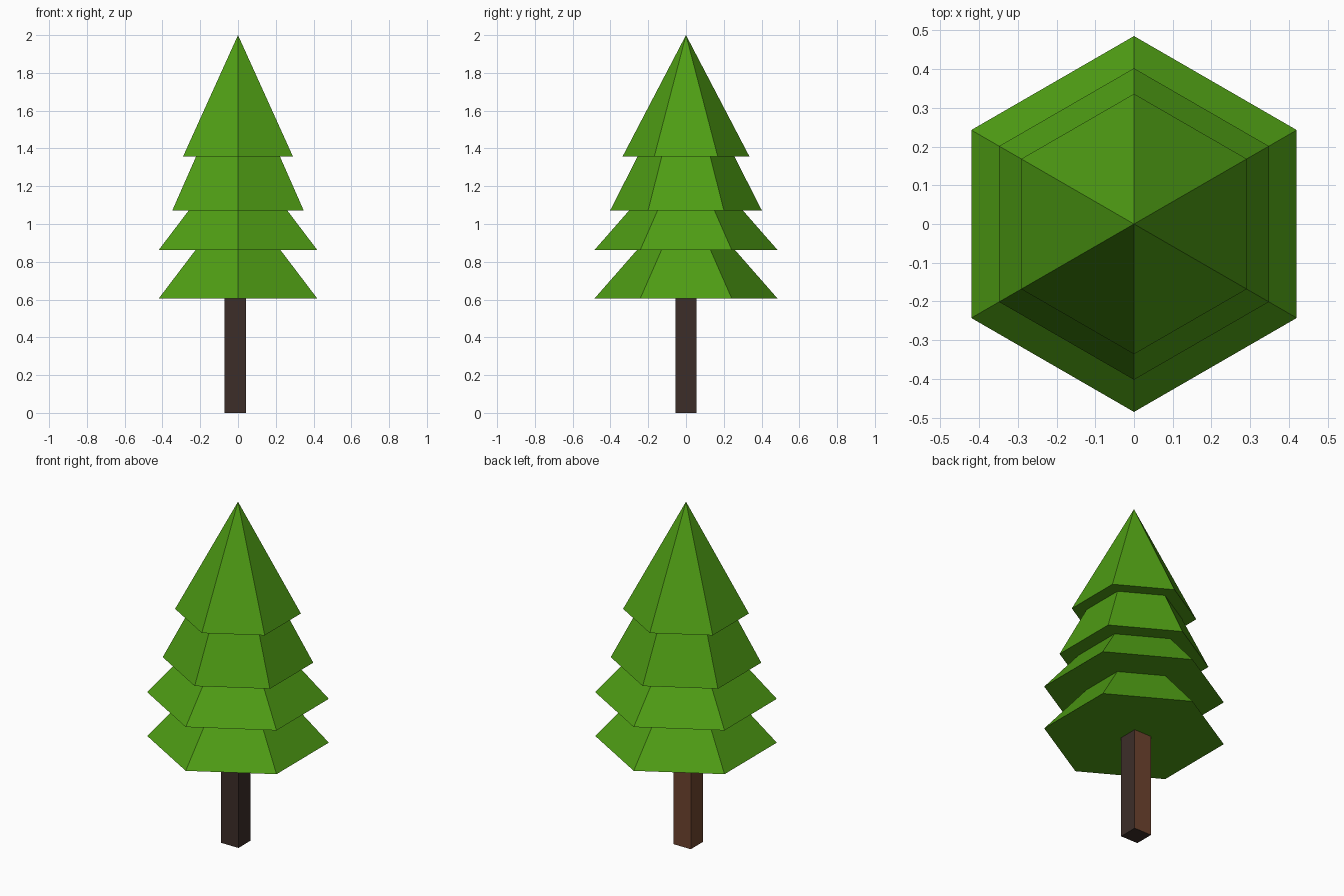
import bpy

if "Cube" in bpy.data.objects:
    bpy.data.objects.remove(bpy.data.objects["Cube"])


def material(name, rgb):
    mat = bpy.data.materials.new(name)
    mat.diffuse_color = (*rgb, 1)
    mat.use_nodes = True
    mat.node_tree.nodes["Principled BSDF"].inputs["Base Color"].default_value = mat.diffuse_color
    return mat


green = material("needles", (0.078, 0.34, 0.007))
dark_bark = material("dark_bark", (0.046, 0.027, 0.022))
brown_bark = material("brown_bark", (0.155, 0.058, 0.028))

# Foliage: stacked six-sided cones, corners on the y axis
# (name, base height, corner radius, cone height)
tiers = [
    ("foliage_bottom", 0.605, 0.485, 0.553),
    ("foliage_lower", 0.862, 0.485, 0.553),
    ("foliage_upper", 1.071, 0.402, 0.79),
    ("foliage_top", 1.357, 0.336, 0.643),
]
for name, base, radius, height in tiers:
    bpy.ops.mesh.primitive_cone_add(vertices=6, radius1=radius, radius2=0, depth=height,
                                    location=(0, 0, base + height / 2))
    cone = bpy.context.object
    cone.name = name
    cone.data.materials.append(green)

# Trunk: square post, slightly off centre, reaching the lowest tier
bpy.ops.mesh.primitive_cube_add(size=1, location=(-0.014, 0, 0.3025))
trunk = bpy.context.object
trunk.name = "trunk"
trunk.scale = (0.113, 0.113, 0.605)
trunk.data.materials.append(dark_bark)
trunk.data.materials.append(brown_bark)

# Back and left sides carry the lighter bark
for face in trunk.data.polygons:
    if face.normal.y > 0.5 or face.normal.x < -0.5:
        face.material_index = 1
